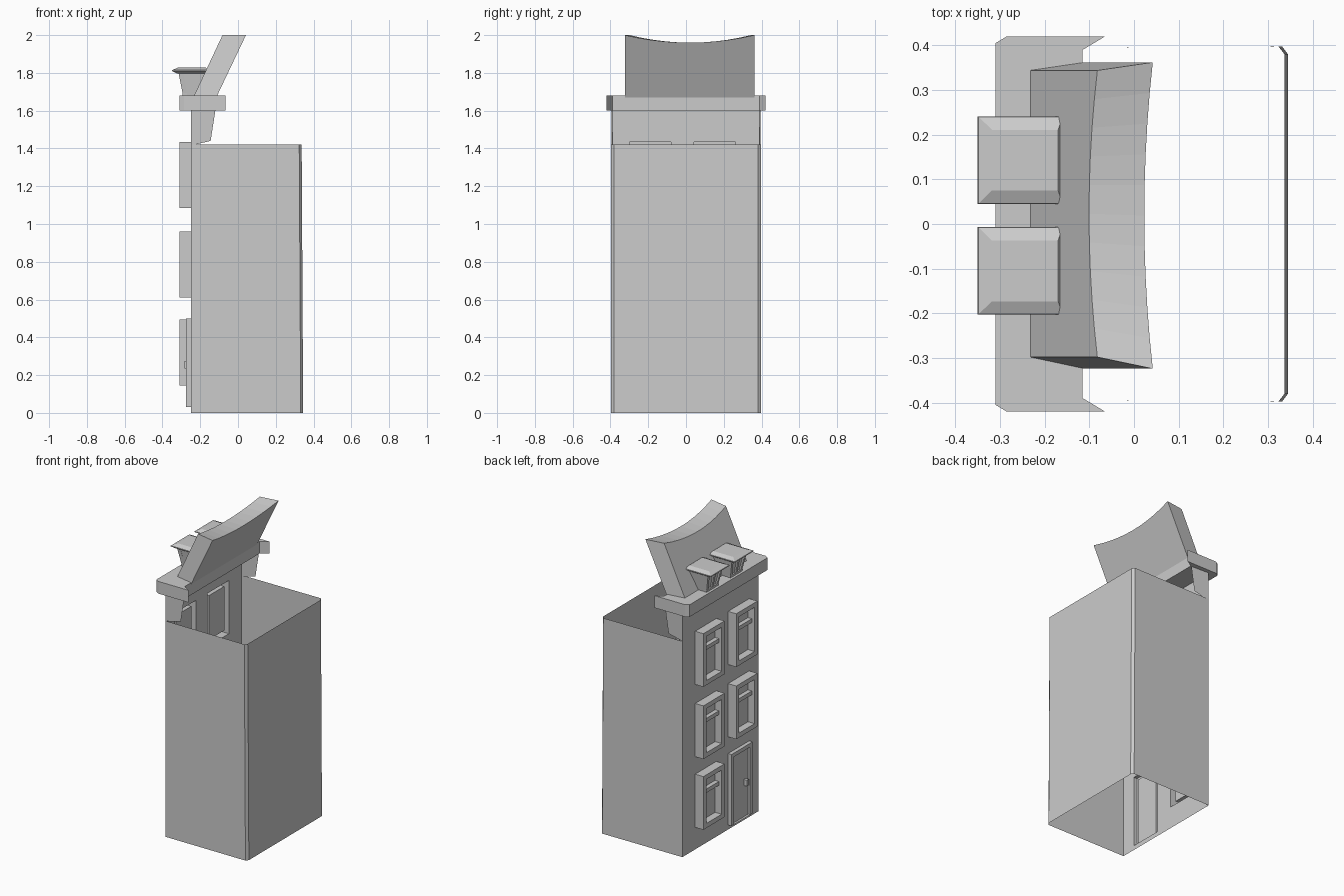
import bpy, bmesh

if "Cube" in bpy.data.objects:
    bpy.data.objects.remove(bpy.data.objects["Cube"])

WALL = -0.25          # facade plane (faces -x)
COLS = (0.152, -0.19)  # window column centres in y
HW = 0.11             # half width of windows and door


def make(name, verts, faces):
    me = bpy.data.meshes.new(name)
    bm = bmesh.new()
    vs = [bm.verts.new(v) for v in verts]
    for f in faces:
        bm.faces.new([vs[i] for i in f])
    bmesh.ops.remove_doubles(bm, verts=bm.verts, dist=1e-5)
    bmesh.ops.recalc_face_normals(bm, faces=bm.faces)
    bm.to_mesh(me)
    bm.free()
    ob = bpy.data.objects.new(name, me)
    bpy.context.collection.objects.link(ob)
    return ob


def loft(name, rings, closed=True, caps=True):
    n = len(rings[0])
    verts = [p for r in rings for p in r]
    faces = []
    for k in range(len(rings) - 1):
        for i in range(n if closed else n - 1):
            j = (i + 1) % n
            faces.append((k*n + i, k*n + j, (k+1)*n + j, (k+1)*n + i))
    if caps:
        faces += [tuple(range(n)), tuple(range((len(rings)-1)*n, len(rings)*n))]
    return make(name, verts, faces)


def rect(x0, x1, y0, y1, z):
    return [(x0, y0, z), (x1, y0, z), (x1, y1, z), (x0, y1, z)]


def box(name, x0, x1, y0, y1, z0, z1):
    return loft(name, [rect(x0, x1, y0, y1, z0), rect(x0, x1, y0, y1, z1)])


# relief pushed out of the facade: outer sides, front rim, inner sides, recessed panel
def relief(name, yc, z0, z1, front, panel, rim, bottom_rim):
    def ring(x, d, b):
        return [(x, yc-HW+d, z0+b), (x, yc+HW-d, z0+b),
                (x, yc+HW-d, z1-d), (x, yc-HW+d, z1-d)]
    rings = [ring(WALL, 0, 0), ring(front, 0, 0),
             ring(front, rim, bottom_rim), ring(panel, rim, bottom_rim)]
    ob = loft(name, rings, caps=False)
    bm = bmesh.new()
    bm.from_mesh(ob.data)
    bm.verts.ensure_lookup_table()
    bm.faces.new([bm.verts[i] for i in range(12, 16)])
    bmesh.ops.recalc_face_normals(bm, faces=bm.faces)
    bm.to_mesh(ob.data)
    bm.free()


# facade sheet with openings left for each relief
rows = [(0.145, 0.495), (0.61, 0.96), (1.085, 1.435)]
DOOR = (0.03, 0.5)
holes = [(c, *r) for c in COLS for r in rows if not (c < 0 and r == rows[0])]
holes.append((COLS[1], *DOOR))
ys = sorted([-0.395, 0.395] + [c + s*HW for c in COLS for s in (-1, 1)])
zs = sorted([0, 1.6, *DOOR] + [z for r in rows for z in r])
verts, faces = [], []
for a, b in zip(ys, ys[1:]):
    for c, d in zip(zs, zs[1:]):
        my, mz = (a+b)/2, (c+d)/2
        if any(abs(my-h[0]) < HW and h[1] < mz < h[2] for h in holes):
            continue
        k = len(verts)
        verts += [(WALL, b, c), (WALL, a, c), (WALL, a, d), (WALL, b, d)]
        faces.append((k, k+1, k+2, k+3))
make("facade", verts, faces)

# windows with a sash bar, and the door with its handle
for c, z0, z1 in holes[:-1]:
    relief("window", c, z0, z1, -0.31, -0.262, 0.03, 0.03)
    box("sash_bar", -0.29, -0.262, c-HW+0.03, c+HW-0.03, z0+0.215, z0+0.24)
relief("door", COLS[1], *DOOR, -0.275, -0.26, 0.025, 0)
box("door_handle", -0.282, -0.26, -0.25, -0.23, 0.235, 0.275)

# side and back walls: open sheet with chamfered rear corners
def plan(z, x):
    return [(WALL, -0.395, z), (x-0.013, -0.397, z), (x, -0.38, z),
            (x, 0.38, z), (x-0.013, 0.397, z), (WALL, 0.395, z)]
loft("side_and_back_walls", [plan(0, 0.345), plan(1.42, 0.337)], closed=False, caps=False)

# short wall returns rising to the cornice
for s in (-1, 1):
    y = s*0.388
    make("wall_return", [(WALL, s*0.395, 1.42), (-0.23, y, 1.42), (-0.145, y, 1.44),
                         (-0.12, y, 1.6), (WALL, s*0.395, 1.6)], [(0, 1, 2, 3, 4)])

# cornice with clipped front corners and mitred rear ends
half = [(-0.31, 0.405), (-0.285, 0.42), (-0.065, 0.42), (-0.115, 0.39)]
outline = half + [(x, -y) for x, y in reversed(half)]
loft("cornice", [[(x, y, z) for x, y in outline] for z in (1.6, 1.68)])

# leaning roof panel with a concave top edge
rings = []
N = 10
for i in range(N + 1):
    t = i/N*2 - 1
    yf, yb = 0.023 + 0.321*t, 0.019 + 0.343*t
    top = 1.96 + 0.04*t*t
    k = (top - 1.67) / 0.33
    rings.append([(-0.237, yf, 1.67), (-0.115, yb, 1.67),
                  (-0.115 + 0.157*k, yb, top), (-0.237 + 0.155*k, yf, top)])
loft("leaning_roof", rings)

# dormers: tapered body, glazing bars on the front, hipped cap
for c in (0.143, -0.105):
    loft("dormer_body", [rect(-0.28, -0.18, c-0.058, c+0.058, 1.67),
                         rect(-0.305, -0.165, c-0.078, c+0.078, 1.805)])
    for s in (-1, 0, 1):
        b, t = c + s*0.05, c + s*0.07
        loft("dormer_bar", [rect(-0.29, -0.27, b-0.009, b+0.009, 1.675),
                            rect(-0.316, -0.29, t-0.009, t+0.009, 1.805)])
    loft("dormer_sill", [rect(-0.292, -0.27, c-0.06, c+0.06, 1.675),
                         rect(-0.295, -0.27, c-0.062, c+0.062, 1.695)])
    loft("dormer_cap", [rect(-0.325, -0.165, c-0.08, c+0.08, 1.798),
                        rect(-0.35, -0.16, c-0.098, c+0.098, 1.81),
                        rect(-0.348, -0.16, c-0.097, c+0.097, 1.815),
                        rect(-0.318, -0.17, c-0.068, c+0.068, 1.828)])
